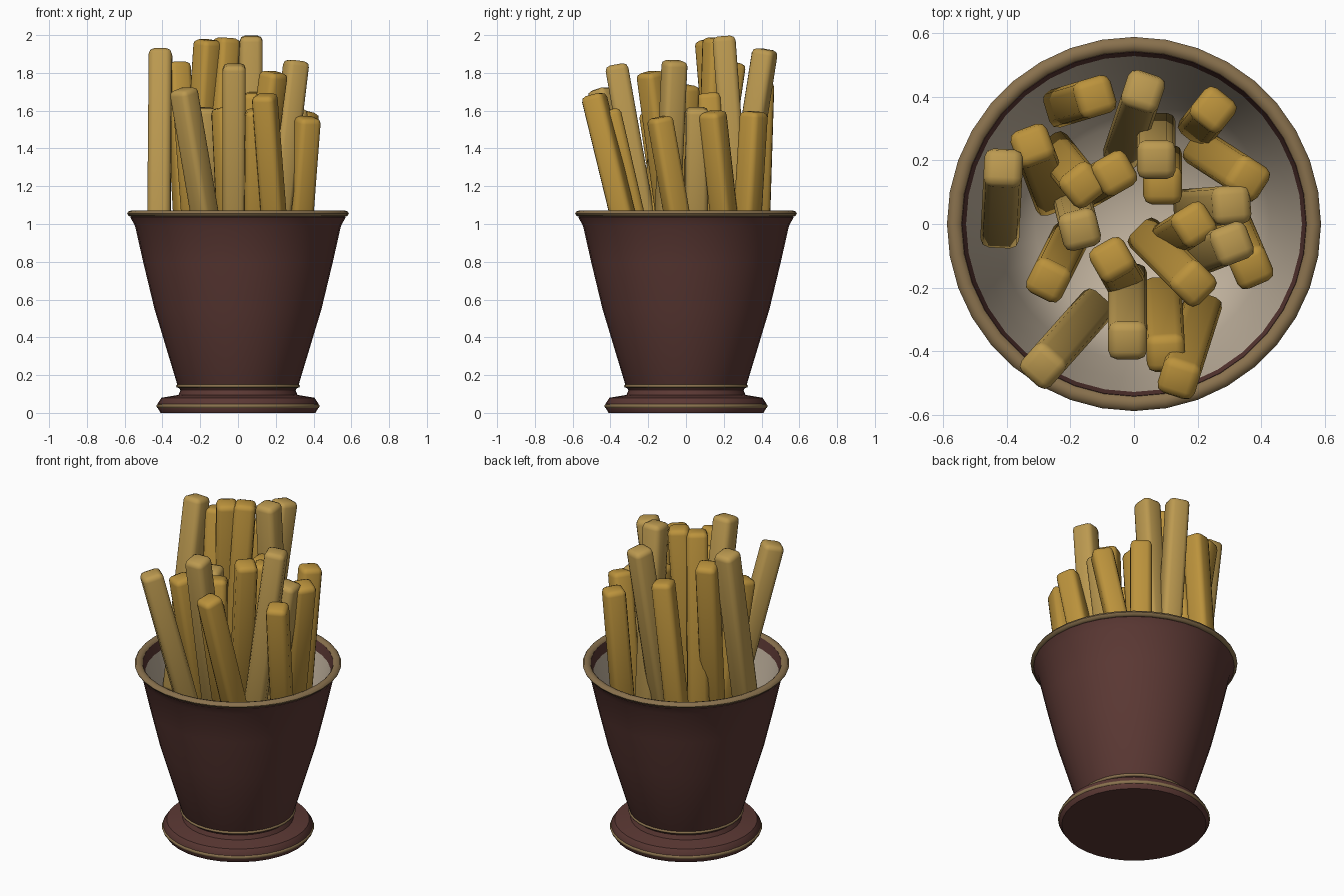
import bpy, bmesh
from math import radians, sin, cos, pi, atan2
from mathutils import Vector, Matrix

if "Cube" in bpy.data.objects:
    bpy.data.objects.remove(bpy.data.objects["Cube"])

SEG = 36


def material(name, rgb):
    m = bpy.data.materials.new(name)
    m.diffuse_color = (*rgb, 1)
    m.use_nodes = True
    m.node_tree.nodes["Principled BSDF"].inputs["Base Color"].default_value = m.diffuse_color
    return m


BROWN = material("brown", (0.105, 0.04, 0.034))
TAN = material("tan_trim", (0.25, 0.165, 0.075))
CREAM = material("cream_lining", (0.56, 0.47, 0.36))
GOLD = material("fry_gold", (0.50, 0.29, 0.045))
LIGHT = material("fry_light", (0.50, 0.32, 0.08))


def finish(name, bm, mat, angle=40):
    bmesh.ops.recalc_face_normals(bm, faces=bm.faces)
    me = bpy.data.meshes.new(name)
    bm.to_mesh(me)
    bm.free()
    for p in me.polygons:
        p.use_smooth = True
    me.set_sharp_from_angle(angle=radians(angle))
    me.materials.append(mat)
    ob = bpy.data.objects.new(name, me)
    bpy.context.collection.objects.link(ob)
    return ob


def lathe(name, profile, mat, closed=False, angle=40):
    """Spin an (r, z) profile around z."""
    bm = bmesh.new()
    vs = [bm.verts.new((r, 0, z)) for r, z in profile]
    pairs = list(zip(vs, vs[1:])) + ([(vs[-1], vs[0])] if closed else [])
    es = [bm.edges.new(p) for p in pairs]
    bmesh.ops.spin(bm, geom=vs + es, cent=(0, 0, 0), axis=(0, 0, 1),
                   angle=2 * pi, steps=SEG)
    bmesh.ops.remove_doubles(bm, verts=bm.verts, dist=1e-4)
    return finish(name, bm, mat, angle)


def ring(name, r, z, w, h):
    prof = [(r + w * cos(i * pi / 4), z + h * sin(i * pi / 4)) for i in range(8)]
    return lathe(name, prof, TAN, closed=True, angle=60)


def fry(name, top, bottom, mat):
    """Rounded square stick from bottom to top, its sides squared to its lean."""
    d = top - bottom
    bm = bmesh.new()
    bmesh.ops.create_cube(bm, size=1)
    bmesh.ops.scale(bm, vec=(0.122, 0.122, d.length), verts=bm.verts)
    bmesh.ops.bevel(bm, geom=bm.edges[:], offset=0.028, segments=2,
                    profile=0.5, affect='EDGES')
    tilt = Vector((0, 0, 1)).rotation_difference(d).to_matrix().to_4x4()
    bm.transform(Matrix.Translation((top + bottom) / 2) @ tilt
                 @ Matrix.Rotation(atan2(d.y, d.x), 4, 'Z'))
    return finish(name, bm, mat, 50)


# Cup: foot, neck, flared wall and lip
lathe("cup", [(0, 0), (0.41, 0), (0.425, 0.025), (0.425, 0.05), (0.405, 0.08),
              (0.315, 0.095), (0.305, 0.12), (0.32, 0.145), (0.442, 0.55),
              (0.50, 0.79), (0.545, 0.99), (0.57, 1.035), (0.54, 1.06),
              (0.527, 1.0)], BROWN)
# Lining
lathe("cup_lining", [(0.527, 1.0), (0.485, 0.79), (0.427, 0.55),
                     (0.31, 0.18), (0, 0.16)], CREAM, angle=80)
# Trim rings
ring("rim_ring", 0.563, 1.055, 0.024, 0.017)
ring("foot_ring", 0.42, 0.036, 0.012, 0.012)
ring("neck_ring", 0.318, 0.142, 0.010, 0.009)

# Fries in the cup, by top x, y, z and lean x, y from the lower end
BACK = [(-.12, .40, 1.76, .10, .03), (.03, .42, 1.93, .06, .18),
        (.25, .36, 1.60, .04, .05), (-.32, .25, 1.86, -.06, .16),
        (-.41, .18, 1.93, .01, .20), (-.16, .12, 1.98, .08, -.10),
        (-.06, .16, 1.99, .07, .04), (.07, .20, 2.00, 0, -.09),
        (.09, .12, 1.70, 0, -.07), (.36, .14, 1.60, .14, -.09),
        (.31, .06, 1.62, .13, .01)]
FRONT = [(.19, 0, 1.74, .08, .05), (.31, -.06, 1.87, .13, .05),
         (.37, -.14, 1.57, .06, -.14), (.19, -.19, 1.81, .14, -.14),
         (-.17, -.02, 1.62, .02, -.08), (-.27, -.18, 1.60, -.06, -.12),
         (-.07, -.11, 1.62, -.04, .07), (-.02, -.37, 1.85, 0, -.19),
         (.10, -.41, 1.61, .01, -.19), (.14, -.49, 1.69, -.07, -.22),
         (-.29, -.45, 1.72, -.16, -.18)]
for side, rows in (("back", BACK), ("front", FRONT)):
    for i, (x, y, z, lx, ly) in enumerate(rows):
        fry(f"{side}_fry_{i + 1}", Vector((x, y, z - 0.005)),
            Vector((x - lx, y - ly, 0.78)), LIGHT if i % 3 == 1 else GOLD)
